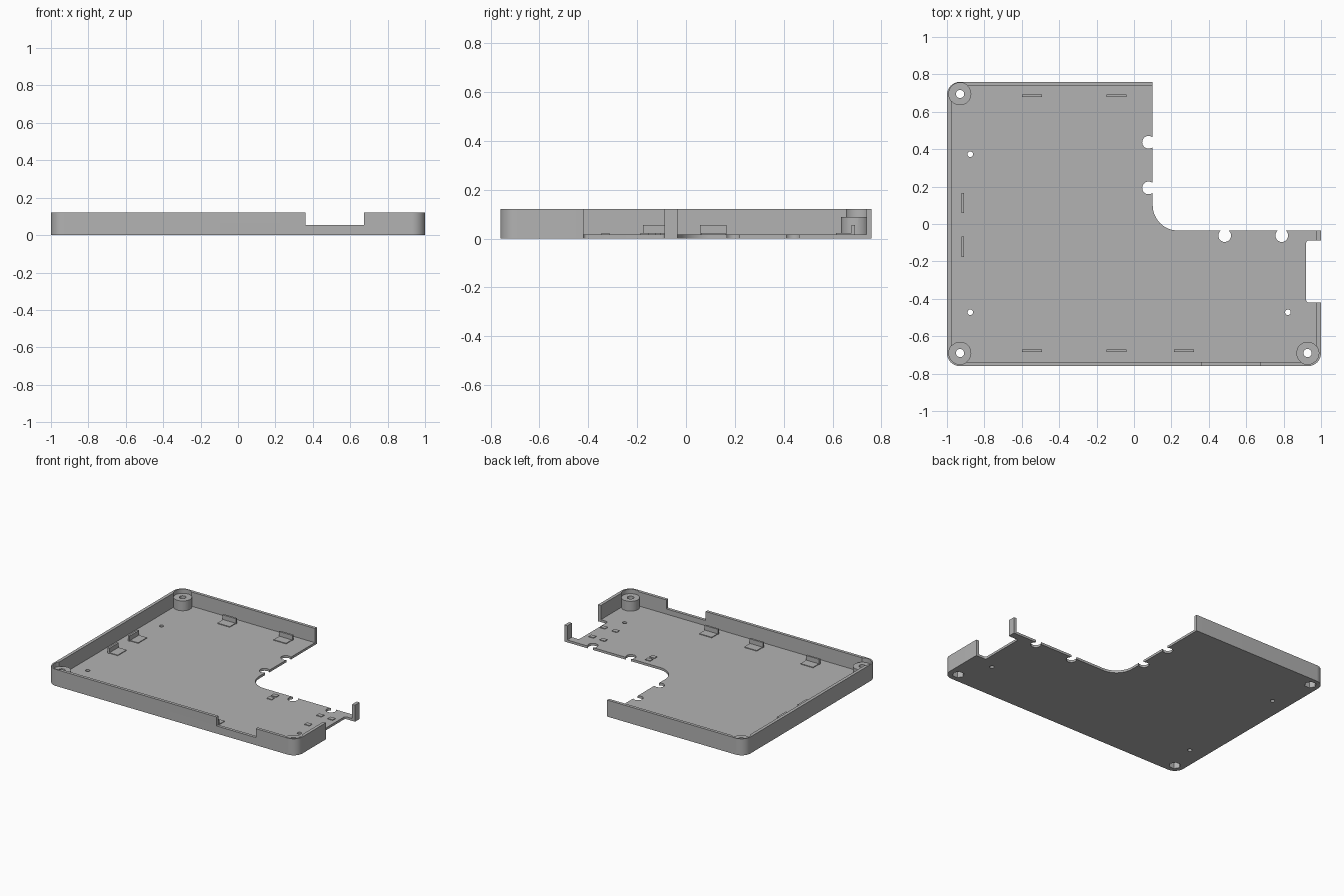
import bpy, bmesh, math
from mathutils import Vector

cube = bpy.data.objects.get("Cube")
if cube:
    bpy.data.objects.remove(cube, do_unlink=True)

grey = bpy.data.materials.new("mid grey")
grey.use_nodes = True
colour = (0.45, 0.45, 0.45, 1)
grey.diffuse_color = colour
grey.node_tree.nodes["Principled BSDF"].inputs["Base Color"].default_value = colour

HEIGHT, FLOOR = 0.12, 0.017


def rounded(corners, steps=12):
    """Outline from (x, y, radius) corners, each filleted by its radius."""
    pts = []
    for i, (x, y, r) in enumerate(corners):
        p = Vector((x, y))
        if r == 0:
            pts.append(p)
            continue
        a = (Vector(corners[i - 1][:2]) - p).normalized()
        b = (Vector(corners[(i + 1) % len(corners)][:2]) - p).normalized()
        centre = p + (a + b) * r
        for k in range(steps + 1):
            t = k / steps * math.pi / 2
            pts.append(centre - b * r * math.cos(t) - a * r * math.sin(t))
    return pts


def circle(x, y, r, n=32):
    return [Vector((x + r * math.cos(math.tau * k / n),
                    y + r * math.sin(math.tau * k / n))) for k in range(n)]


def rect(x0, x1, y0, y1):
    return [Vector(p) for p in ((x0, y0), (x1, y0), (x1, y1), (x0, y1))]


def prism(name, outline, z0, z1):
    bm = bmesh.new()
    face = bm.faces.new([bm.verts.new((p.x, p.y, z0)) for p in outline])
    top = bmesh.ops.extrude_face_region(bm, geom=[face])["geom"]
    bmesh.ops.translate(bm, vec=(0, 0, z1 - z0),
                        verts=[v for v in top if isinstance(v, bmesh.types.BMVert)])
    bmesh.ops.recalc_face_normals(bm, faces=bm.faces)
    mesh = bpy.data.meshes.new(name)
    bm.to_mesh(mesh)
    bm.free()
    mesh.materials.append(grey)
    obj = bpy.data.objects.new(name, mesh)
    bpy.context.collection.objects.link(obj)
    return obj


def combine(target, outline, z0, z1, operation="DIFFERENCE"):
    tool = prism("cutter", outline, z0, z1)
    tool.hide_render = True
    mod = target.modifiers.new("cut", "BOOLEAN")
    mod.operation, mod.solver, mod.object = operation, "EXACT", tool
    bpy.context.view_layer.objects.active = target
    bpy.ops.object.modifier_apply(modifier=mod.name)
    bpy.data.objects.remove(tool, do_unlink=True)


# Tray with an L-shaped plan, hollowed out to leave floor and walls
tray = prism("tray", rounded([(-1, -0.76, 0.07), (1, -0.76, 0.07), (1, -0.035, 0),
                              (0.1, -0.035, 0.135), (0.1, 0.76, 0), (-1, 0.76, 0.07)]),
             0, HEIGHT)
combine(tray, rounded([(-0.977, -0.738, 0.048), (0.977, -0.738, 0.048), (0.977, 0.2, 0),
                       (0.4, 0.2, 0), (0.4, 0.738, 0), (-0.977, 0.738, 0.048)]),
        FLOOR, 0.2)

# Screw bosses in the corners, with a recess above and a nut pocket below
for x, y in ((-0.93, 0.695), (-0.93, -0.69), (0.928, -0.69)):
    combine(tray, circle(x, y, 0.06), 0.005, 0.088, "UNION")
    combine(tray, circle(x, y, 0.0603), 0.088, 0.2)
    combine(tray, circle(x, y, 0.022), -0.1, 0.2)
    combine(tray, circle(x, y, 0.04, 6), -0.1, 0.045)

# Openings in the front wall and the right-hand end
combine(tray, rect(0.36, 0.675, -0.9, -0.7), 0.055, 0.2)
combine(tray, rounded([(0.92, -0.42, 0.015), (1.1, -0.42, 0),
                       (1.1, -0.088, 0), (0.92, -0.088, 0.015)], 5), -0.1, 0.2)

# Round notches on the inner edge and small floor holes
for x, y in ((0.078, 0.437), (0.078, 0.193), (0.485, -0.062), (0.79, -0.062)):
    combine(tray, circle(x, y, 0.034), -0.1, 0.2)
for x, y in ((-0.875, 0.373), (-0.875, -0.472), (0.823, -0.472)):
    combine(tray, circle(x, y, 0.015, 20), -0.1, 0.2)

bpy.ops.object.select_all(action="DESELECT")
tray.select_set(True)
bpy.context.view_layer.objects.active = tray
bpy.ops.object.shade_smooth_by_angle(angle=math.radians(30))


# Upright clips along the walls, each with a low ledge on its inward side
def clip(name, x, y, inward):
    along, across = 0.054, 0.007
    dx, dy = inward
    w, d = (across, along) if dx else (along, across)
    prism(name + "_clip", rect(x - w, x + w, y - d, y + d), FLOOR - 0.002, 0.055)
    cx, cy = x + dx * 0.036, y + dy * 0.036
    w, d = (0.036, 0.05) if dx else (0.05, 0.036)
    prism(name + "_ledge", rect(cx - w, cx + w, cy - d, cy + d), FLOOR - 0.002, 0.022)


for x in (-0.545, -0.093):
    clip("back", x, 0.685, (0, -1))
for x in (-0.545, -0.093, 0.268):
    clip("front", x, -0.678, (0, 1))
for y in (0.112, -0.122):
    clip("left", -0.916, y, (1, 0))

# Small support pads on the floor of the right arm
for x, y in ((0.36, -0.14), (0.36, -0.09), (0.795, -0.33), (0.89, -0.33),
             (0.78, -0.17), (0.87, -0.17)):
    prism("floor_pad", rect(x - 0.02, x + 0.02, y - 0.016, y + 0.016),
          FLOOR - 0.002, 0.022)
